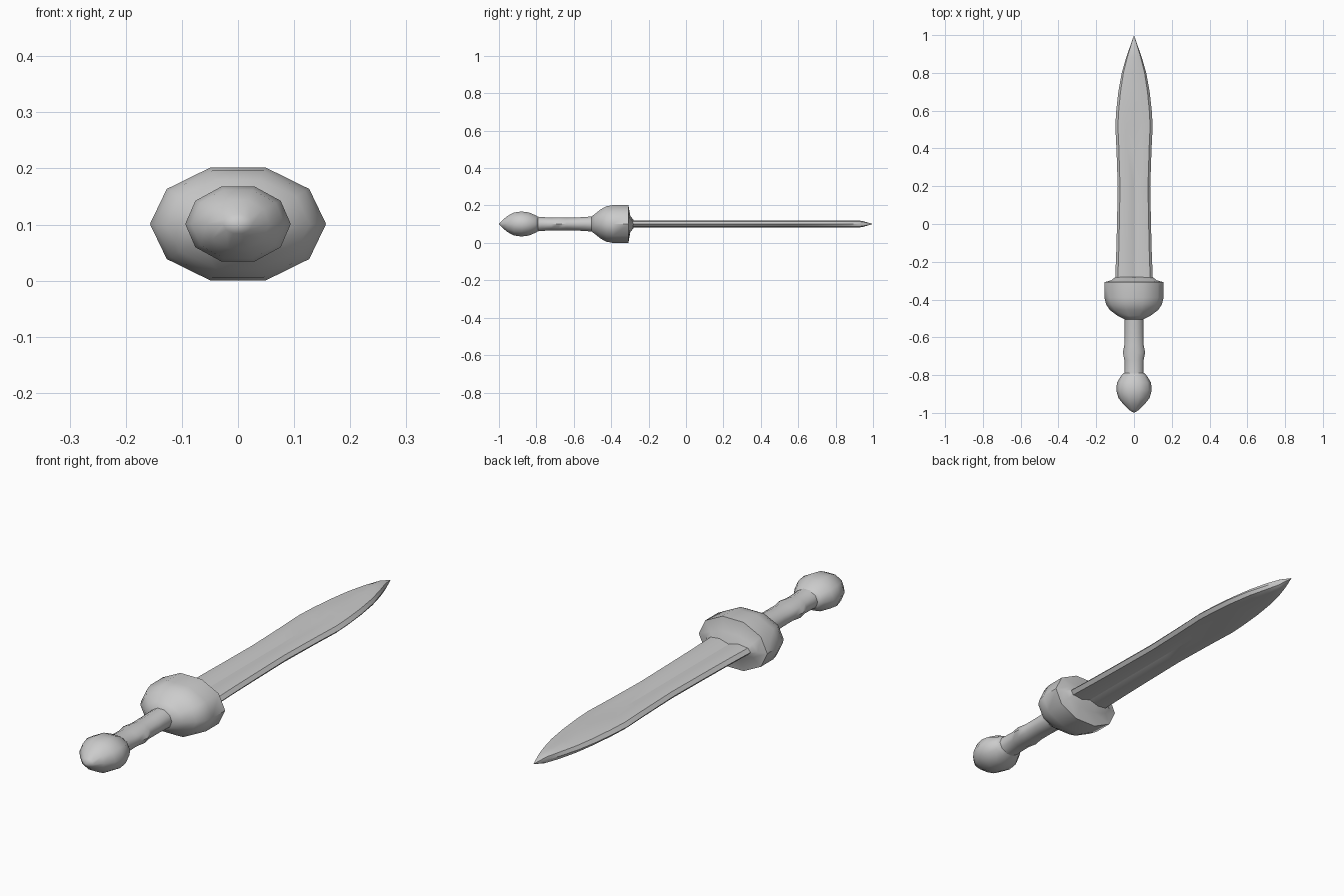
import bpy, bmesh, math

if "Cube" in bpy.data.objects:
    bpy.data.objects.remove(bpy.data.objects["Cube"])

CZ = 0.101  # height of the sword's axis


def loft(name, rings, angle=40):
    """Skin a list of closed rings; a one-point ring makes a tip."""
    bm = bmesh.new()
    loops = [[bm.verts.new(p) for p in r] for r in rings]
    for a, b in zip(loops, loops[1:]):
        n = max(len(a), len(b))
        for i in range(n):
            j = (i + 1) % n
            if len(a) == 1:
                bm.faces.new((a[0], b[i], b[j]))
            elif len(b) == 1:
                bm.faces.new((a[i], a[j], b[0]))
            else:
                bm.faces.new((a[i], a[j], b[j], b[i]))
    for end in (loops[0], loops[-1]):
        if len(end) > 2:
            bm.faces.new(end)
    bmesh.ops.recalc_face_normals(bm, faces=bm.faces)
    me = bpy.data.meshes.new(name)
    bm.to_mesh(me)
    bm.free()
    ob = bpy.data.objects.new(name, me)
    bpy.context.collection.objects.link(ob)
    bpy.ops.object.select_all(action='DESELECT')
    ob.select_set(True)
    bpy.context.view_layer.objects.active = ob
    bpy.ops.object.shade_smooth_by_angle(angle=math.radians(angle))
    return ob


def oval(y, rx, rz, n=10):
    """Ten-sided ring with half width rx and half height rz."""
    if rx == 0:
        return [(0, y, CZ)]
    k = rz / math.sin(math.radians(72))
    return [(rx * math.cos(math.tau * i / n), y, CZ + k * math.sin(math.tau * i / n))
            for i in range(n)]


def blade_ring(y, w, t, mid):
    """Sharp-edged section: half width w, thickness t, centre height mid."""
    half = [(w, 0), (0.86 * w, 0.7 * t), (0.42 * w, t), (0, mid),
            (-0.42 * w, t), (-0.86 * w, 0.7 * t)]
    return [(x, y, CZ + z) for x, z in half] + [(-x, y, CZ - z) for x, z in half]


# Pommel: egg-shaped knob with a recessed collar
loft("pommel", [oval(*p) for p in [
    (-1.0, 0, 0), (-0.985, 0.026, 0.017), (-0.955, 0.056, 0.043),
    (-0.92, 0.083, 0.061), (-0.88, 0.094, 0.067), (-0.84, 0.09, 0.062),
    (-0.805, 0.069, 0.047), (-0.79, 0.055, 0.038)]], 50)

# Grip: slim handle with a swell for the fingers
loft("grip", [oval(*p) for p in [
    (-0.81, 0.052, 0.041), (-0.77, 0.05, 0.037), (-0.72, 0.051, 0.034),
    (-0.68, 0.059, 0.036), (-0.64, 0.051, 0.034), (-0.58, 0.05, 0.035),
    (-0.52, 0.05, 0.039), (-0.48, 0.05, 0.041)]], 50)

# Guard: domed cup with a flat front and a small collar for the blade
loft("guard", [oval(*p) for p in [
    (-0.505, 0.05, 0.04), (-0.485, 0.088, 0.055), (-0.455, 0.128, 0.079),
    (-0.425, 0.148, 0.095), (-0.39, 0.157, 0.101), (-0.308, 0.157, 0.101),
    (-0.298, 0.12, 0.045), (-0.28, 0.098, 0.02)]], 50)

# Blade: waisted leaf shape with a central groove on both faces
loft("blade", [blade_ring(*p) for p in [
    (-0.30, 0.1, 0.02, 0.008), (-0.15, 0.094, 0.02, 0.008),
    (0.0, 0.09, 0.02, 0.008), (0.2, 0.086, 0.02, 0.008),
    (0.4, 0.093, 0.02, 0.009), (0.52, 0.099, 0.02, 0.012),
    (0.6, 0.094, 0.02, 0.02), (0.7, 0.083, 0.02, 0.02),
    (0.8, 0.065, 0.02, 0.02), (0.88, 0.042, 0.02, 0.02),
    (0.94, 0.021, 0.017, 0.017)]] + [[(0, 1.0, CZ)]], 32)
